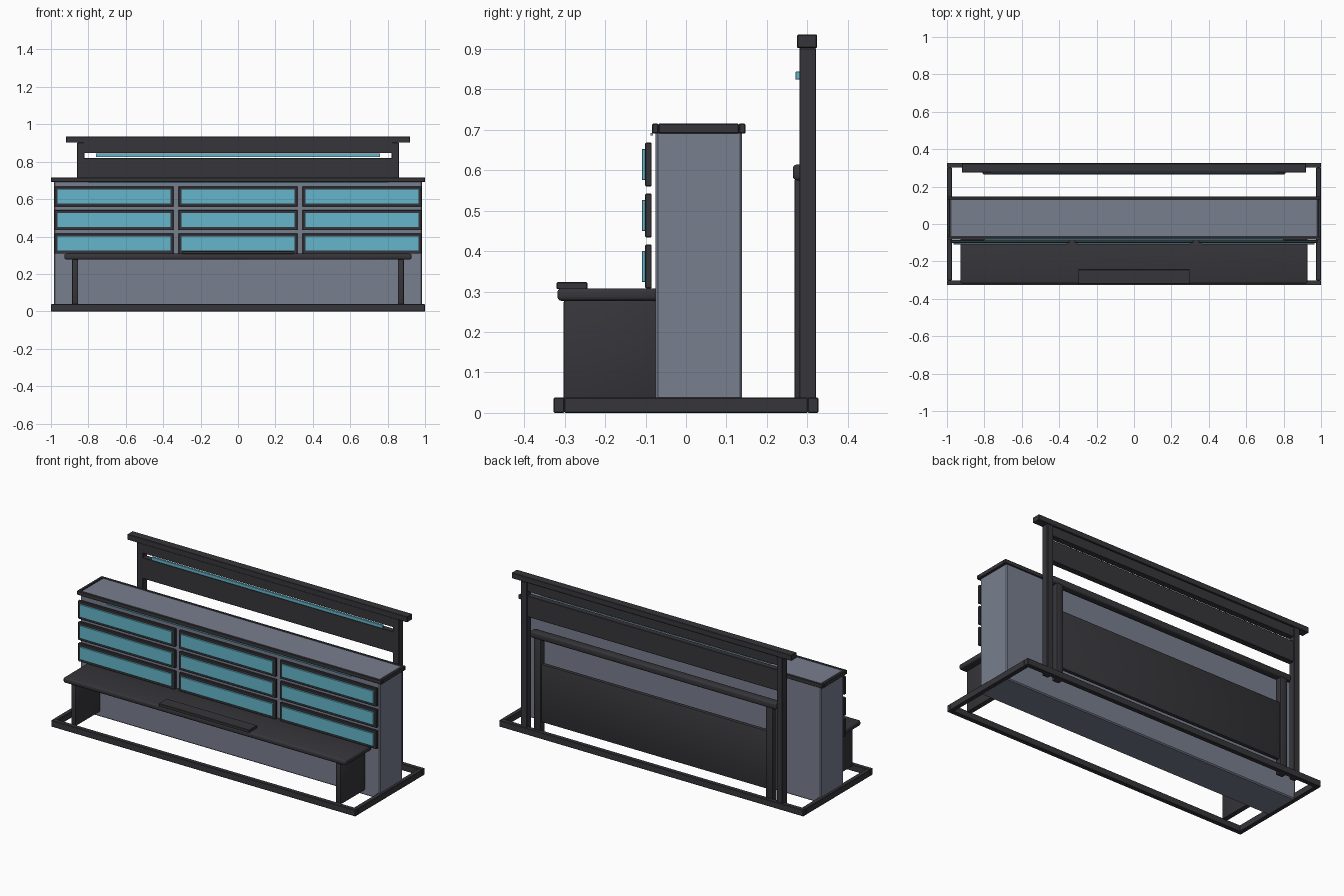
import bpy, bmesh
from mathutils import Matrix, Vector

if "Cube" in bpy.data.objects:
    bpy.data.objects.remove(bpy.data.objects["Cube"])


def material(name, rgb):
    m = bpy.data.materials.new(name)
    m.diffuse_color = (*rgb, 1.0)
    m.use_nodes = True
    m.node_tree.nodes["Principled BSDF"].inputs["Base Color"].default_value = m.diffuse_color
    return m


DARK = material("charcoal", (0.037, 0.036, 0.042))
GREY = material("slate grey", (0.19, 0.21, 0.275))
CYAN = material("light cyan", (0.13, 0.47, 0.60))


def box(name, x, y, z, mat, bevel=0.0, segments=1):
    """Box from (min, max) ranges, with optional bevelled edges."""
    bm = bmesh.new()
    size = Vector((x[1] - x[0], y[1] - y[0], z[1] - z[0]))
    centre = Vector(((x[0] + x[1]) / 2, (y[0] + y[1]) / 2, (z[0] + z[1]) / 2))
    bmesh.ops.create_cube(bm, size=1, matrix=Matrix.Translation(centre) @ Matrix.Diagonal((*size, 1)))
    if bevel:
        bmesh.ops.bevel(bm, geom=bm.edges[:], offset=bevel, segments=segments,
                        profile=0.5, affect='EDGES')
    mesh = bpy.data.meshes.new(name)
    bm.to_mesh(mesh)
    bm.free()
    mesh.materials.append(mat)
    ob = bpy.data.objects.new(name, mesh)
    bpy.context.collection.objects.link(ob)
    return ob


def pair(name, x, y, z, mat, bevel=0.0, segments=1):
    """Matching left and right boxes."""
    box(name + "_right", x, y, z, mat, bevel, segments)
    box(name + "_left", (-x[1], -x[0]), y, z, mat, bevel, segments)


def frame(name, hx, y, z, width):
    """Rectangular ring of four rails."""
    box(name + "_front", (-hx, hx), (y[0], y[0] + width), z, DARK, 0.002)
    box(name + "_back", (-hx, hx), (y[1] - width, y[1]), z, DARK, 0.002)
    pair(name + "_side", (hx - width, hx), (y[0] + width, y[1] - width), z, DARK, 0.002)


# floor frame
frame("base_rail", 1.0, (-0.327, 0.327), (0.0, 0.038), 0.026)

# cabinet with dark rim around the top
box("cabinet_body", (-0.985, 0.985), (-0.075, 0.139), (0.001, 0.712), GREY, 0.006)
frame("cabinet_top_rim", 1.0, (-0.084, 0.147), (0.691, 0.715), 0.016)
box("cabinet_light_strip", (-0.8, 0.8), (-0.088, -0.082), (0.686, 0.692), CYAN)

# three by three drawers
for col in (-1, 0, 1):
    for row in range(3):
        cx, cz = col * 0.663, 0.362 + row * 0.126
        box(f"drawer_frame_{col + 2}_{row + 1}", (cx - 0.318, cx + 0.318), (-0.101, -0.085),
            (cz - 0.054, cz + 0.054), DARK, 0.002)
        box(f"drawer_front_{col + 2}_{row + 1}", (cx - 0.303, cx + 0.303), (-0.109, -0.100),
            (cz - 0.038, cz + 0.038), CYAN, 0.001)

# front bench
box("bench_top", (-0.928, 0.928), (-0.318, -0.07), (0.277, 0.308), DARK, 0.01, 3)
pair("bench_leg", (0.855, 0.887), (-0.303, -0.07), (0.03, 0.278), DARK, 0.006, 2)
box("bench_tray", (-0.298, 0.298), (-0.32, -0.244), (0.306, 0.323), DARK, 0.002)

# tall rear gantry
pair("gantry_post", (0.822, 0.86), (0.28, 0.322), (0.002, 0.902), DARK, 0.002)
box("gantry_cap", (-0.92, 0.92), (0.275, 0.324), (0.902, 0.935), DARK, 0.002)
box("gantry_upper_board", (-0.825, 0.825), (0.28, 0.315), (0.847, 0.903), DARK)
box("gantry_lower_board", (-0.825, 0.825), (0.28, 0.315), (0.695, 0.82), DARK, 0.002)
box("gantry_light_strip", (-0.76, 0.76), (0.271, 0.283), (0.824, 0.844), CYAN, 0.001)

# low rear stand with back panel
box("rear_rail", (-0.81, 0.81), (0.264, 0.312), (0.575, 0.614), DARK, 0.01, 3)
pair("rear_post", (0.74, 0.785), (0.268, 0.31), (0.002, 0.58), DARK, 0.006, 2)
box("rear_panel", (-0.742, 0.742), (0.276, 0.3), (0.085, 0.43), DARK, 0.005, 2)

# smooth the rounded edges
for ob in bpy.data.objects:
    ob.select_set(True)
    bpy.context.view_layer.objects.active = ob
bpy.ops.object.shade_smooth_by_angle()
